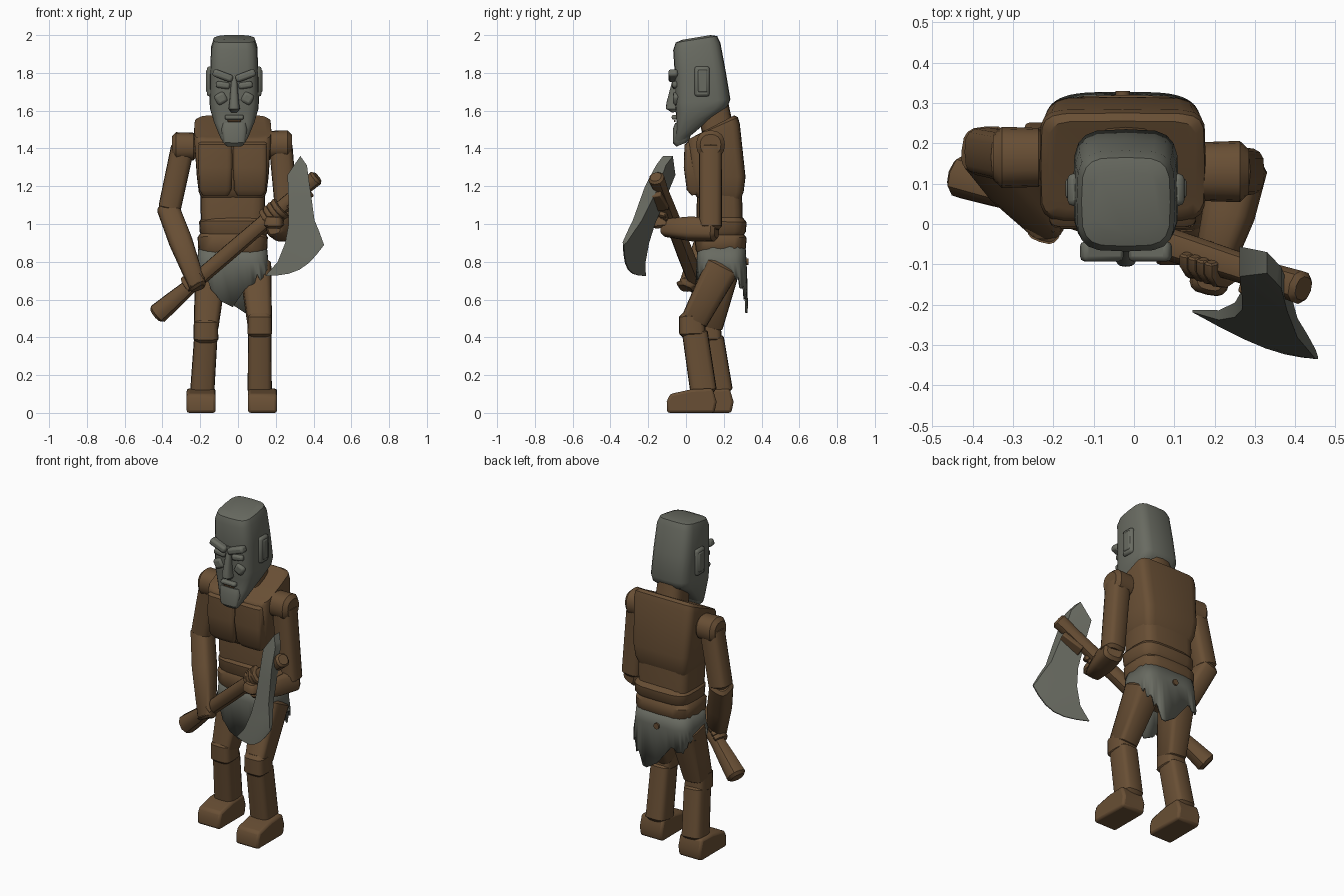
import bpy, bmesh, math, random
from mathutils import Vector

random.seed(4)
if "Cube" in bpy.data.objects:
    bpy.data.objects.remove(bpy.data.objects["Cube"])


def material(name, rgb):
    m = bpy.data.materials.new(name)
    m.use_nodes = True
    m.diffuse_color = (*rgb, 1)
    bsdf = m.node_tree.nodes["Principled BSDF"]
    bsdf.inputs["Base Color"].default_value = (*rgb, 1)
    bsdf.inputs["Roughness"].default_value = 0.9
    return m


BROWN = material("brown wood", (0.14, 0.078, 0.035))
GREY = material("grey stone", (0.14, 0.146, 0.12))


def skin(name, rings, mat, caps=True, bevel=0, thick=0):
    """Join a stack of closed rings into one smooth-shaded object."""
    bm = bmesh.new()
    rows = [[bm.verts.new(p) for p in r] for r in rings]
    n = len(rows[0])
    for a, b in zip(rows, rows[1:]):
        for i in range(n):
            j = (i + 1) % n
            bm.faces.new((a[i], a[j], b[j], b[i]))
    if caps:
        bm.faces.new(rows[0][::-1])
        bm.faces.new(rows[-1])
    bmesh.ops.recalc_face_normals(bm, faces=bm.faces)
    me = bpy.data.meshes.new(name)
    bm.to_mesh(me)
    bm.free()
    ob = bpy.data.objects.new(name, me)
    bpy.context.collection.objects.link(ob)
    me.materials.append(mat)
    if thick:
        ob.modifiers.new("Solidify", "SOLIDIFY").thickness = thick
    if bevel:
        mod = ob.modifiers.new("Bevel", "BEVEL")
        mod.width, mod.segments = bevel, 2
    bpy.ops.object.select_all(action="DESELECT")
    ob.select_set(True)
    bpy.context.view_layer.objects.active = ob
    bpy.ops.object.shade_smooth_by_angle(angle=math.radians(40))
    return ob


def section(n=16, power=5):
    """Unit rounded square (high power) or circle (power 2)."""
    out = []
    for k in range(n):
        a = 2 * math.pi * k / n
        c, s = math.cos(a), math.sin(a)
        f = lambda v: math.copysign(abs(v) ** (2 / power), v)
        out.append((f(c), f(s)))
    return out


def stack(name, cx, rows, mat, power=5):
    """Loft rows of (z front, z back, y front, y back, half width)."""
    rings = []
    for zf, zb, yf, yb, hw in rows:
        rings.append([(cx + hw * u, yf + (yb - yf) * (v + 1) / 2, zf + (zb - zf) * (v + 1) / 2)
                      for u, v in section(20, power)])
    return skin(name, rings, mat)


def tube(name, pts, radii, mat, ref=(1, 0, 0), power=3.2, n=16, flat=1.0, round_ends=True):
    """Sweep a section along a path, with softened ends."""
    pts, radii = [Vector(p) for p in pts], list(radii)
    if round_ends:
        for end, nxt in ((0, 1), (-1, -2)):
            p, r = pts[end], radii[end]
            q = p + (pts[nxt] - p).normalized() * r * 0.3
            pts.insert(1 if end == 0 else len(pts) - 1, q)
            radii.insert(1 if end == 0 else len(radii) - 1, r)
            radii[end] = r * 0.72
    rings = []
    for i, (p, r) in enumerate(zip(pts, radii)):
        d = (pts[min(i + 1, len(pts) - 1)] - pts[max(i - 1, 0)]).normalized()
        u = Vector(ref)
        u = (u - d * u.dot(d)).normalized()
        v = d.cross(u)
        rings.append([p + u * r * a + v * r * flat * b for a, b in section(n, power)])
    return skin(name, rings, mat)


def block(name, center, size, mat, tilt=0.0, bevel=0.01):
    """Bevelled box turned about the y axis."""
    x, y, z = (s / 2 for s in size)
    ring = lambda h: [(-x, -y, h), (x, -y, h), (x, y, h), (-x, y, h)]
    ob = skin(name, [ring(-z), ring(z)], mat, bevel=bevel)
    ob.location, ob.rotation_euler = center, (0, tilt, 0)
    return ob


# Head: one loft with a sloping jaw, then the face
HX = -0.02
stack("head", HX, [(1.41, 1.45, -0.045, 0.0, 0.05), (1.45, 1.48, -0.062, 0.04, 0.075),
                   (1.53, 1.57, -0.05, 0.145, 0.11), (1.6, 1.62, -0.055, 0.22, 0.128),
                   (1.64, 1.66, -0.06, 0.235, 0.131), (1.8, 1.81, -0.06, 0.21, 0.128),
                   (1.92, 1.96, -0.068, 0.182, 0.122), (1.96, 1.995, -0.055, 0.165, 0.11),
                   (1.975, 2.0, -0.02, 0.13, 0.085)], GREY, 4)
stack("beard", HX, [(1.41, 1.43, -0.052, 0.0, 0.045), (1.43, 1.45, -0.07, 0.02, 0.062),
                    (1.5, 1.5, -0.07, 0.03, 0.07), (1.535, 1.54, -0.058, 0.04, 0.066)], GREY, 4)
stack("nose", HX, [(1.59, 1.6, -0.075, 0, 0.018), (1.61, 1.61, -0.106, 0, 0.03),
                   (1.64, 1.64, -0.104, 0, 0.026), (1.75, 1.75, -0.075, 0, 0.017),
                   (1.79, 1.79, -0.068, 0, 0.022)], GREY, 3)
block("moustache", (HX, -0.058, 1.565), (0.10, 0.035, 0.026), GREY)
block("mouth", (HX, -0.06, 1.546), (0.07, 0.009, 0.01), BROWN, bevel=0.002)
for s, side in ((-1, "right"), (1, "left")):
    block(side + "_brow", (HX + s * 0.06, -0.068, 1.785), (0.11, 0.05, 0.04), GREY, -s * 0.36, 0.013)
    block(side + "_eyelid", (HX + s * 0.06, -0.058, 1.735), (0.075, 0.03, 0.035), GREY, -s * 0.15, 0.012)
    block(side + "_cheek", (HX + s * 0.07, -0.052, 1.665), (0.06, 0.035, 0.06), GREY, s * 0.5, 0.015)
    block(side + "_ear", (HX + s * 0.13, 0.085, 1.755), (0.03, 0.08, 0.16), GREY, bevel=0.014)
    block(side + "_ear_rim", (HX + s * 0.141, 0.088, 1.757), (0.018, 0.05, 0.12), GREY, bevel=0.008)

# Trunk
BX = -0.028
tube("neck", [(HX, 0.17, 1.48), (HX, 0.14, 1.66)], [0.085, 0.08], BROWN)
stack("torso", BX, [(1.14, 1.13, 0.06, 0.29, 0.165), (1.17, 1.17, 0.035, 0.305, 0.18),
                    (1.25, 1.25, 0.02, 0.315, 0.19), (1.43, 1.53, 0.005, 0.285, 0.206),
                    (1.45, 1.565, 0.015, 0.275, 0.203), (1.46, 1.575, 0.035, 0.255, 0.185)], BROWN, 7)
for s, side in ((-1, "right"), (1, "left")):
    stack(side + "_chest_plate", BX + s * 0.092,
          [(1.15, 1.17, 0.03, 0.1, 0.07), (1.18, 1.18, 0.004, 0.1, 0.085),
           (1.3, 1.3, -0.012, 0.1, 0.091), (1.42, 1.44, -0.008, 0.1, 0.091),
           (1.44, 1.46, 0.015, 0.1, 0.082)], BROWN, 6)
stack("belly", BX, [(0.98, 0.98, 0.06, 0.3, 0.165), (1.07, 1.07, 0.055, 0.3, 0.17),
                    (1.17, 1.17, 0.06, 0.295, 0.172)], BROWN)
for i, (z, h) in enumerate(((0.9, 0.055), (0.985, 0.05))):
    stack(f"waist_wrap_{i + 1}", BX + 0.008 * i,
          [(z - h, z - h, 0.06, 0.3, 0.165), (z - h * 0.6, z - h * 0.5, 0.05, 0.318, 0.183),
           (z + h * 0.6, z + h * 0.5, 0.045, 0.32, 0.186), (z + h, z + h, 0.06, 0.3, 0.168)], BROWN, 4)
stack("pelvis", BX, [(0.71, 0.71, 0.12, 0.27, 0.13), (0.76, 0.76, 0.085, 0.295, 0.165),
                     (0.9, 0.9, 0.08, 0.295, 0.165)], BROWN)

# Ragged loincloth, longer in front and at the back
rings = [[], [], []]
for k, (u, v) in enumerate(section(56, 4)):
    x = BX + 0.185 * u
    drop = 0.17 * math.exp(-((x + 0.05) / 0.1) ** 2) if v < -0.7 else 0.0
    if v > 0.7:
        drop = 0.14 * math.exp(-((x - 0.02) / 0.08) ** 2) + 0.06
    low = 0.735 - drop + random.uniform(-0.015, 0.03) - 0.025 * (k % 3 == 0)
    for ring, z, grow in zip(rings, (0.88, 0.8, low), (0.98, 1.02, 1.07)):
        ring.append((BX + 0.185 * u * grow, 0.188 + 0.13 * v * grow, z))
skin("loincloth", rings, GREY, caps=False, thick=0.012)
tube("cloth_button", [(BX, 0.3, 0.8), (BX, 0.33, 0.8)], [0.018, 0.018], BROWN, power=2, round_ends=False)

# Legs: thigh, knee, shin and foot
LEGS = {"left": ((0.09, 0.2, 0.79), (0.115, 0.035, 0.47), (0.115, 0.095, 0.1), 0.13, 0.0),
        "right": ((-0.14, 0.2, 0.79), (-0.17, 0.12, 0.44), (-0.19, 0.18, 0.1), -0.195, 0.09)}
FOOT = ((-0.1, 0.0), (-0.102, 0.06), (-0.085, 0.1), (0.03, 0.125), (0.14, 0.13), (0.162, 0.06), (0.15, 0.0))
for side, (hip, knee, ankle, fx, fy) in LEGS.items():
    tube(side + "_thigh", [hip, knee], [0.085, 0.066], BROWN, power=4, flat=1.08)
    kn = Vector(knee)
    tube(side + "_knee", [kn + Vector((0, -0.005, 0.06)), kn + Vector((0, 0, -0.07))],
         [0.064, 0.066], BROWN, power=4, flat=1.06)
    tube(side + "_shin", [kn + Vector((0, 0.01, -0.03)), ankle], [0.062, 0.064], BROWN, power=4, flat=1.1)
    skin(side + "_foot", [[(fx + w, fy + y, z) for y, z in FOOT] for w in (-0.077, 0.077)],
         BROWN, bevel=0.014)

# Arms
ARMS = {"left": ((0.225, 0.13, 1.43), (0.265, 0.13, 0.97), (0.19, -0.125, 0.98)),
        "right": ((-0.29, 0.165, 1.42), (-0.365, 0.18, 1.07), (-0.21, 0.0, 0.66))}
for side, (top, elbow, wrist) in ARMS.items():
    s = 1 if side == "left" else -1
    x, y, z = top
    tube(side + "_shoulder", [(x - s * 0.075, y, z - 0.01), (x + s * 0.06, y, z - 0.01)], [0.073, 0.076],
         BROWN, ref=(0, 0, 1), power=2.3)
    tube(side + "_upper_arm", [top, elbow], [0.062, 0.06], BROWN)
    e, w = Vector(elbow), Vector(wrist)
    back = (e - w).normalized() * 0.035
    tube(side + "_forearm", [e + back, (e * 0.6 + w * 0.4), w], [0.06, 0.063, 0.046], BROWN,
         ref=(1, 0, 0.2))

# Axe handle with flared butt
BUTT, TIP = Vector((-0.435, 0.122, 0.515)), Vector((0.42, -0.16, 1.25))
AXIS = (TIP - BUTT).normalized()
at = lambda t: BUTT.lerp(TIP, t)
tube("axe_handle", [at(0), at(0.1), at(0.2), at(0.45), at(0.7), at(0.9), at(1)],
     [0.056, 0.05, 0.041, 0.043, 0.041, 0.037, 0.042], BROWN, ref=(0, 0, 1), power=2.3, n=10)

# Fists: a palm and four fingers curling round the handle
for side, t, start in (("left", 0.735, -0.4), ("right", 0.25, 0.6)):
    wrist = Vector(ARMS[side][2])
    up = (Vector((0, 0, 1)) - AXIS * AXIS.z).normalized()
    out = AXIS.cross(up)
    if out.y > 0:
        out = -out
    c = at(t)
    tube(side + "_palm", [wrist, c + out * 0.045 - up * 0.02], [0.05, 0.045], BROWN, ref=AXIS)
    for f in range(4):
        p = c + AXIS * (f - 1.5) * 0.028
        path = [p + (out * math.cos(a) + up * math.sin(a)) * 0.05
                for a in (start - 1.2 + 0.6 * i for i in range(6))]
        tube(f"{side}_finger_{f + 1}", path, [0.016] * 6, BROWN, ref=AXIS, power=2.5, n=8)

# Axe blade: rows of (left x, left z, right x, right z, half thickness, bulge)
BLADE = [(0.33, 1.36, 0.365, 1.31, 0.026, 0), (0.262, 1.26, 0.38, 1.2, 0.037, 0),
         (0.268, 1.1, 0.39, 1.13, 0.032, 0), (0.268, 1.0, 0.405, 1.02, 0.024, 0.0),
         (0.25, 0.9, 0.43, 0.96, 0.018, 0.02), (0.21, 0.8, 0.45, 0.905, 0.012, 0.04),
         (0.145, 0.725, 0.456, 0.89, 0.003, 0.055)]
rings = []
for xl, zl, xr, zr, t, bulge in BLADE:
    front, rear = [], []
    for i in range(7):
        f = i / 6
        b = bulge * math.sin(math.pi * f)
        x, z = xl + (xr - xl) * f + 0.45 * b, zl + (zr - zl) * f - 0.9 * b
        y = -0.39 - 0.559 * x + 0.352 * z
        front.append((x, y - t, z))
        rear.append((x, y + t, z))
    rings.append(front + rear[::-1])
skin("axe_blade", rings, GREY)

# Strap binding the blade to the handle
strap = block("axe_strap", at(0.9) + Vector((-0.005, -0.02, -0.055)), (0.135, 0.085, 0.04), BROWN, bevel=0.006)
strap.rotation_euler = (0.2, -0.6, -0.42)
